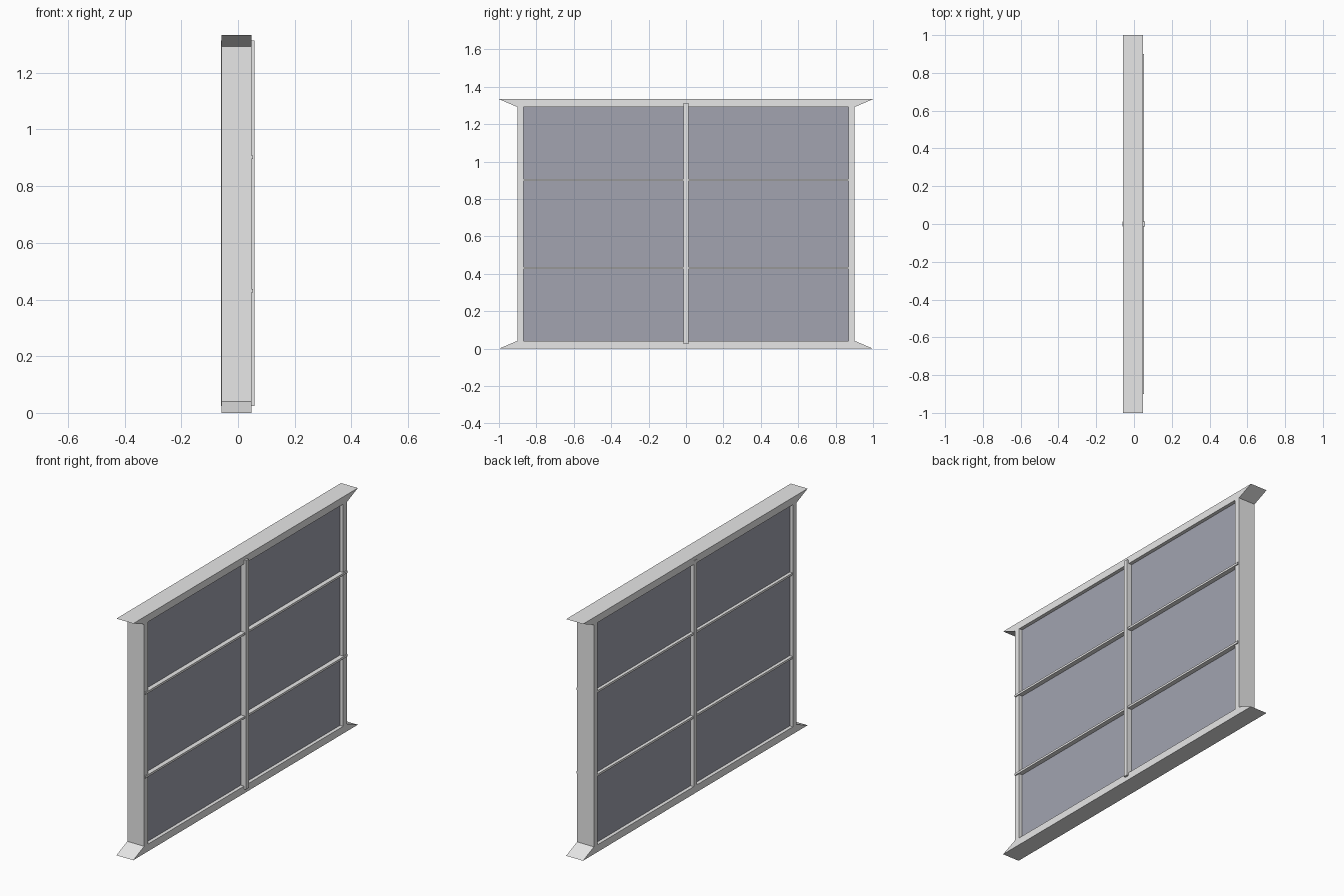
import bpy, bmesh

if "Cube" in bpy.data.objects:
    bpy.data.objects.remove(bpy.data.objects["Cube"])

H = 1.334          # total height
RAIL = 0.041       # rail thickness
BACK, FRONT = -0.058, 0.047


def material(name, rgb):
    m = bpy.data.materials.new(name)
    m.diffuse_color = (*rgb, 1)
    m.use_nodes = True
    m.node_tree.nodes["Principled BSDF"].inputs["Base Color"].default_value = m.diffuse_color
    return m


white = material("painted_frame", (0.8, 0.8, 0.8))
glass = material("grey_glass", (0.36, 0.37, 0.434))


def extrude_x(name, profile, x0, x1, mat):
    """Extrude a closed (y, z) profile from x0 to x1."""
    bm = bmesh.new()
    face = bm.faces.new([bm.verts.new((x0, y, z)) for y, z in profile])
    geom = bmesh.ops.extrude_face_region(bm, geom=[face])["geom"]
    verts = [v for v in geom if isinstance(v, bmesh.types.BMVert)]
    bmesh.ops.translate(bm, verts=verts, vec=(x1 - x0, 0, 0))
    bmesh.ops.recalc_face_normals(bm, faces=bm.faces)
    me = bpy.data.meshes.new(name)
    bm.to_mesh(me)
    bm.free()
    me.materials.append(mat)
    ob = bpy.data.objects.new(name, me)
    bpy.context.collection.objects.link(ob)
    return ob


def box(name, x0, x1, y0, y1, z0, z1, mat):
    return extrude_x(name, [(y0, z0), (y1, z0), (y1, z1), (y0, z1)], x0, x1, mat)


# Top and bottom rails with slanted, pointed ends
for name, outer, inner in (("bottom_rail", 0, RAIL), ("top_rail", H, H - RAIL)):
    extrude_x(name, [(-1, outer), (1, outer), (0.904, inner), (-0.904, inner)],
              BACK, FRONT, white)

# Side posts
for name, s in (("left_post", -1), ("right_post", 1)):
    y0, y1 = sorted((s * 0.87, s * 0.902))
    box(name, BACK, FRONT, y0, y1, RAIL, H - RAIL, white)

# Glass slab recessed on both sides
box("glass_pane", -0.038, 0.027, -0.87, 0.87, RAIL, H - RAIL, glass)

# Horizontal glazing bars, overlapping the posts at the front
for i, z in enumerate((0.431, 0.902)):
    box(f"horizontal_bar_{i + 1}", -0.056, 0.053, -0.9, 0.9, z - 0.006, z + 0.006, white)

# Central vertical bar, proud of the rails
box("vertical_bar", -0.06, 0.058, -0.013, 0.013, 0.024, 1.314, white)
